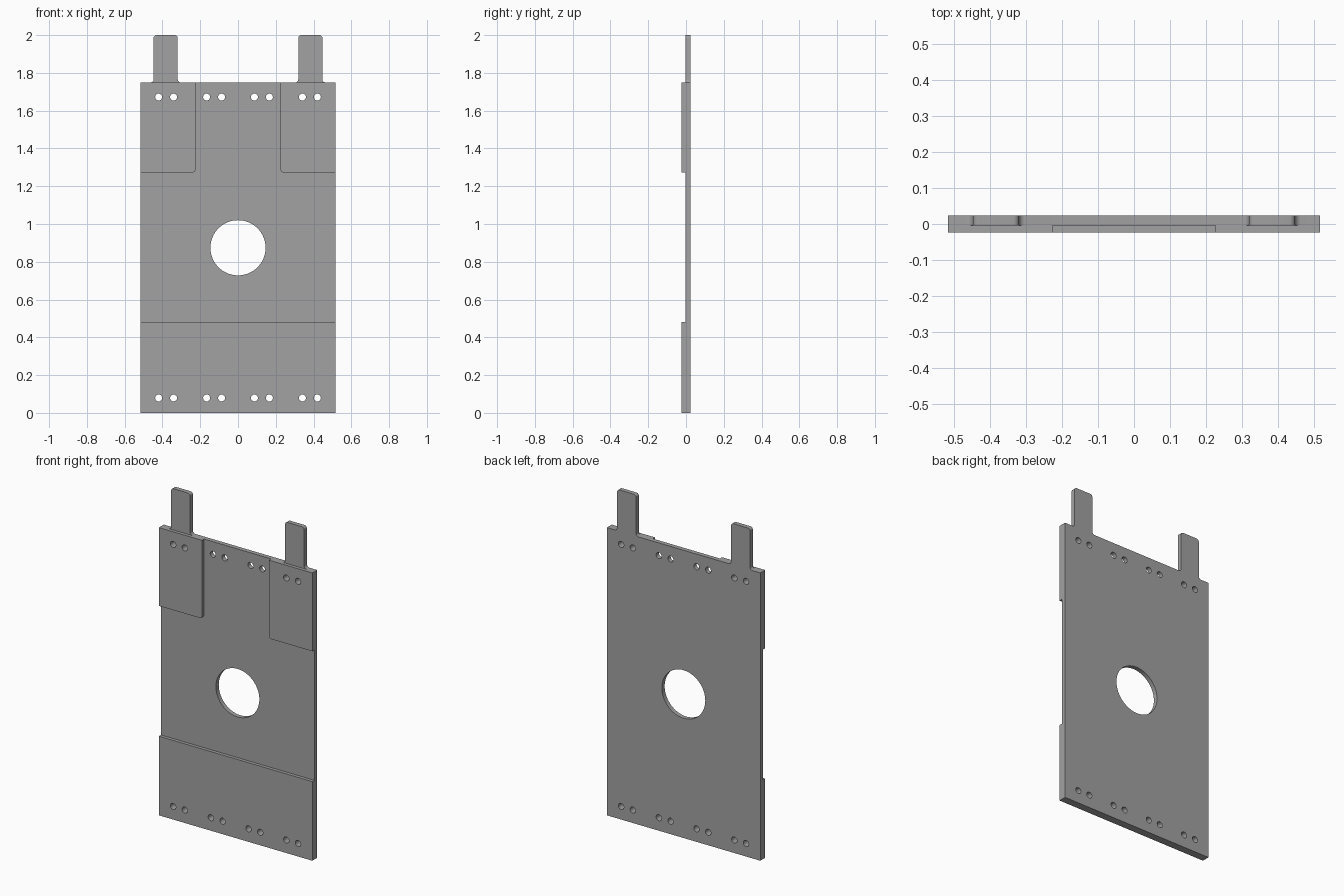
import bpy
import bmesh
from math import sin, cos, pi
from mathutils import Vector

cube = bpy.data.objects.get("Cube")
if cube:
    bpy.data.objects.remove(cube, do_unlink=True)

HALF_W, TOP, TAB_TOP = 0.516, 1.749, 2.0
FRONT, STEP, BACK = -0.0235, -0.0035, 0.0235
LOW_PAD_TOP, HIGH_PAD_BOTTOM, PAD_INNER = 0.481, 1.273, 0.226
TAB_OUT, TAB_IN = 0.447, 0.319
HOLE_XS = (0.087, 0.166, 0.341, 0.42)
HOLE_ZS = (0.079, 1.672)

steel = bpy.data.materials.new("grey_steel")
steel.use_nodes = True
GREY = (0.36, 0.36, 0.36, 1)
steel.diffuse_color = GREY
steel.node_tree.nodes["Principled BSDF"].inputs["Base Color"].default_value = GREY


def rounded(corners, steps=6):
    """Outline from (x, z, radius) corners, with arcs where radius > 0."""
    out = []
    for i, (x, z, r) in enumerate(corners):
        p = Vector((x, z))
        if not r:
            out.append(p)
            continue
        a = (Vector(corners[i - 1][:2]) - p).normalized() * r
        b = (Vector(corners[(i + 1) % len(corners)][:2]) - p).normalized() * r
        for k in range(steps + 1):
            t = k / steps * pi / 2
            out.append(p + a * (1 - sin(t)) + b * (1 - cos(t)))
    return out


def circle(x, z, r, n):
    return [Vector((x + r * cos(2 * pi * k / n), z + r * sin(2 * pi * k / n)))
            for k in range(n)]


def bolt_holes(zs, sides=(-1, 1)):
    return [(s * x, z) for s in sides for x in HOLE_XS for z in zs]


def slab(name, outline, holes, y0, y1):
    """Fill an outline with holes and extrude it from y0 to y1."""
    bm = bmesh.new()
    for loop in [outline] + holes:
        verts = [bm.verts.new((p.x, y0, p.y)) for p in loop]
        for i, v in enumerate(verts):
            bm.edges.new((verts[i - 1], v))
    bmesh.ops.triangle_fill(bm, use_beauty=True, edges=bm.edges[:])
    ext = bmesh.ops.extrude_face_region(bm, geom=bm.faces[:], use_keep_orig=True)
    moved = [g for g in ext["geom"] if isinstance(g, bmesh.types.BMVert)]
    bmesh.ops.translate(bm, verts=moved, vec=(0, y1 - y0, 0))
    bmesh.ops.recalc_face_normals(bm, faces=bm.faces[:])
    mesh = bpy.data.meshes.new(name)
    bm.to_mesh(mesh)
    bm.free()
    mesh.materials.append(steel)
    ob = bpy.data.objects.new(name, mesh)
    bpy.context.collection.objects.link(ob)
    bpy.ops.object.select_all(action="DESELECT")
    ob.select_set(True)
    bpy.context.view_layer.objects.active = ob
    bpy.ops.object.shade_smooth_by_angle(angle=pi / 6)
    return ob


def small(points):
    return [circle(x, z, 0.0185, 24) for x, z in points]


# Back plate with two upright tabs, filleted at their roots
R = 0.016
half = [(HALF_W, 0, 0), (HALF_W, TOP, 0),
        (TAB_OUT, TOP, R), (TAB_OUT, TAB_TOP, R),
        (TAB_IN, TAB_TOP, R), (TAB_IN, TOP, R)]
outline = half + [(-x, z, r) for x, z, r in reversed(half)]
slab("back_plate", rounded(outline),
     small(bolt_holes(HOLE_ZS)) + [circle(0, 0.874, 0.146, 72)], STEP, BACK)

# Raised band across the bottom of the front
band = [(-HALF_W, 0, 0), (HALF_W, 0, 0),
        (HALF_W, LOW_PAD_TOP, 0), (-HALF_W, LOW_PAD_TOP, 0)]
slab("lower_pad", rounded(band), small(bolt_holes(HOLE_ZS[:1])), FRONT, STEP)

# Raised pads in the two upper corners, rounded at the inner lower corner
for side, name in ((1, "left_upper_pad"), (-1, "right_upper_pad")):
    pad = [(side * HALF_W, HIGH_PAD_BOTTOM, 0), (side * HALF_W, TOP, 0),
           (side * PAD_INNER, TOP, 0), (side * PAD_INNER, HIGH_PAD_BOTTOM, 0.014)]
    holes = [p for p in bolt_holes(HOLE_ZS[1:], (side,)) if abs(p[0]) > PAD_INNER]
    slab(name, rounded(pad), small(holes), FRONT, STEP)
